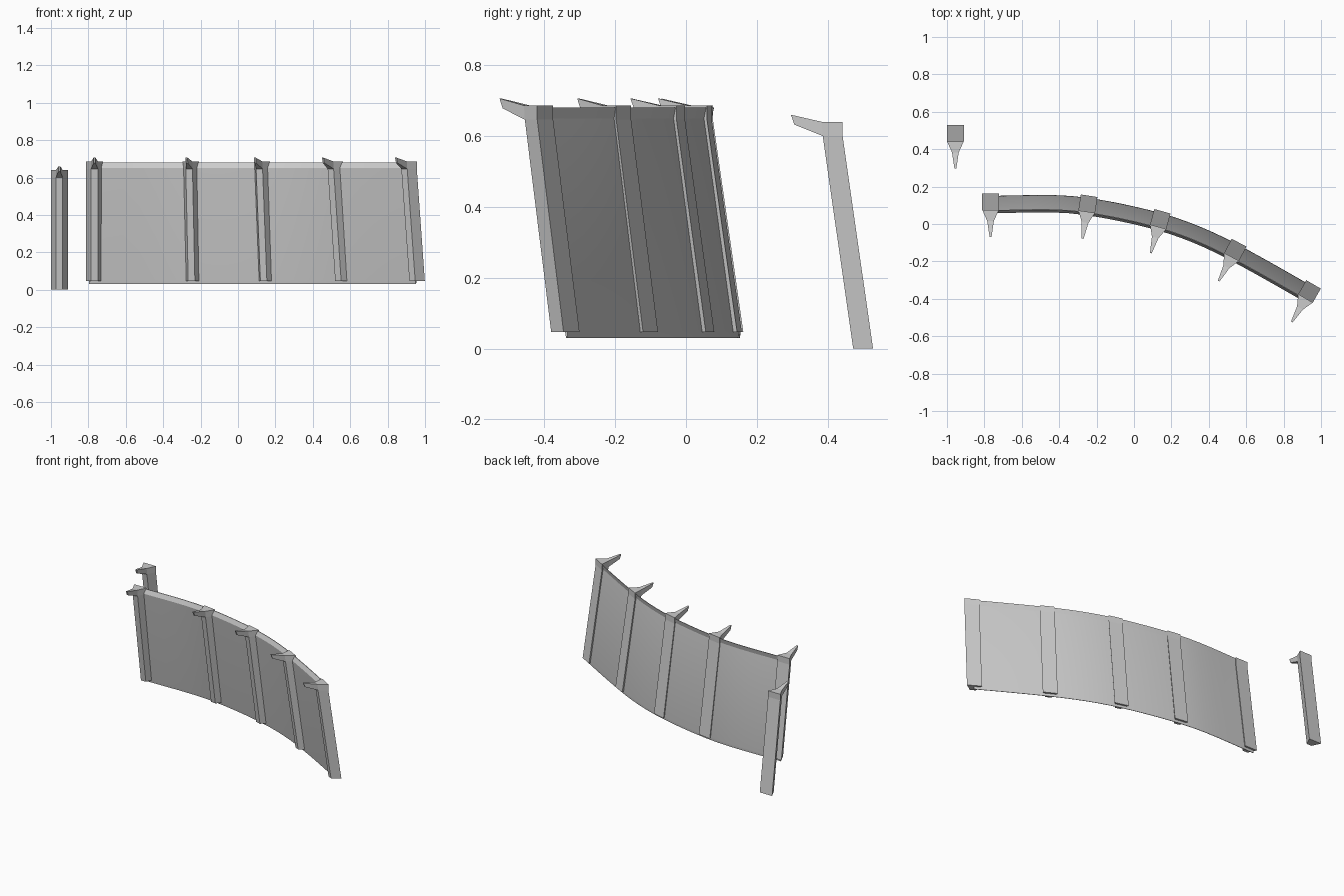
import bpy, bmesh
from math import radians, atan, tan, sin, cos

if "Cube" in bpy.data.objects:
    bpy.data.objects.remove(bpy.data.objects["Cube"])


def finish(name, bm):
    bmesh.ops.recalc_face_normals(bm, faces=bm.faces[:])
    me = bpy.data.meshes.new(name)
    bm.to_mesh(me)
    bm.free()
    ob = bpy.data.objects.new(name, me)
    bpy.context.collection.objects.link(ob)
    return ob


# Leaning post with a pointed bracket: (forward, height, half width)
PROFILE = [(0, 0, .045), (.086, .6, .045), (.086, .64, .045), (.145, .64, .018),
           (.232, .66, .005), (.222, .632, .005), (.142, .6, .018), (.056, 0, .018)]


def post(name, x, y, z, turn):
    bm = bmesh.new()
    left, right = [[bm.verts.new((s * w, -d, h)) for d, h, w in PROFILE] for s in (-1, 1)]
    for side in (left, right):
        for q in ((0, 1, 6, 7), (1, 2, 3, 6), (3, 4, 5, 6)):
            bm.faces.new([side[i] for i in q])
    n = len(PROFILE)
    for i in range(n):
        j = (i + 1) % n
        bm.faces.new((left[i], left[j], right[j], right[i]))
    ob = finish(name, bm)
    ob.location = (x, y, z)
    ob.rotation_euler.z = -radians(turn)


# Spare post standing apart, then the five fence posts
post("spare_post", -.955, .528, 0, 0)
POSTS = [(-.767, .162, 0), (-.24, .151, 8.6), (.152, .068, 15.5),
         (.562, -.10, 28), (.960, -.323, 30)]
for k, (x, y, a) in enumerate(POSTS):
    post(f"fence_post_{k + 1}", x, y, .046, a)

# Curved panel swept along the line of posts, leaning with them
INSET = .012
path = [(x - INSET * sin(radians(a)), y - INSET * cos(radians(a)), a) for x, y, a in POSTS]
path[0] = (-.797, path[0][1], 0)
stations = []
for (x0, y0, a0), (x1, y1, a1) in zip(path, path[1:]):
    h = x1 - x0
    m0, m1 = -tan(radians(a0)) * h, -tan(radians(a1)) * h
    for i in range(6):
        t = i / 6
        y = ((2*t**3 - 3*t**2 + 1) * y0 + (t**3 - 2*t**2 + t) * m0
             + (3*t**2 - 2*t**3) * y1 + (t**3 - t**2) * m1)
        stations.append((x0 + t * h, y, radians(a0 + (a1 - a0) * t)))
stations.append((path[-1][0], path[-1][1], radians(path[-1][2])))

SECTION = [(.003, .03), (0, .05), (.083, .65), (.076, .68), (.080, .68),
           (.093, .652), (.010, .05), (.006, .03)]
bm = bmesh.new()
rings = [[bm.verts.new((x - d * sin(a), y - d * cos(a), z)) for d, z in SECTION]
         for x, y, a in stations]
n = len(SECTION)
for r, s in zip(rings, rings[1:]):
    for i in range(n):
        j = (i + 1) % n
        bm.faces.new((r[i], r[j], s[j], s[i]))
bm.faces.new(rings[0])
bm.faces.new(rings[-1])
panel = finish("curved_panel", bm)
bpy.context.view_layer.objects.active = panel
panel.select_set(True)
bpy.ops.object.shade_smooth_by_angle(angle=radians(20))
